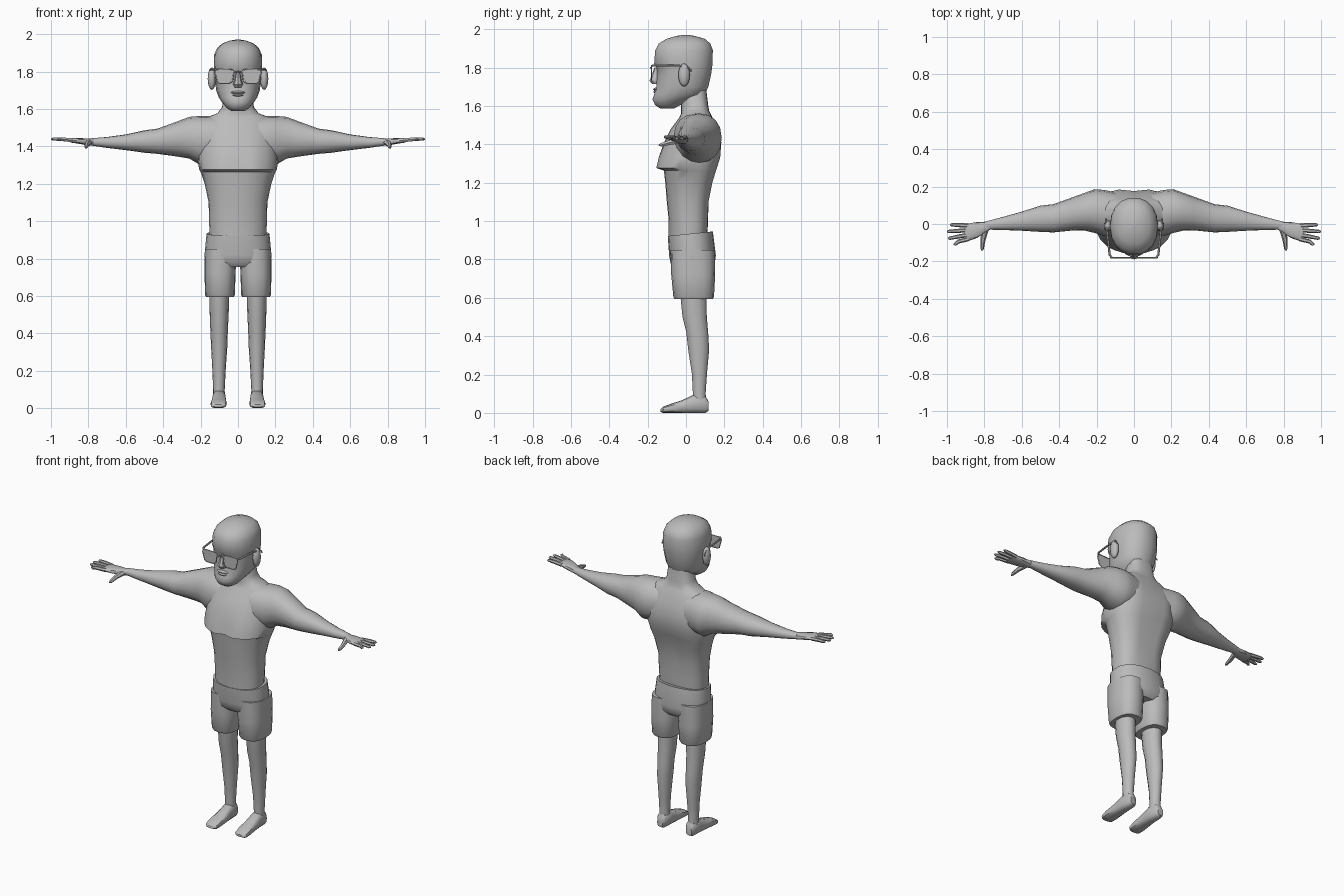
import bpy, bmesh, math
from mathutils import Vector

default_cube = bpy.data.objects.get("Cube")
if default_cube:
    bpy.data.objects.remove(default_cube, do_unlink=True)

GREY = (.5, .5, .5, 1)
grey = bpy.data.materials.new("plain_grey")
grey.use_nodes = True
grey.diffuse_color = GREY
for node in grey.node_tree.nodes:
    if node.type == 'BSDF_PRINCIPLED':
        node.inputs["Base Color"].default_value = GREY

parts = []


def skin(name, rings, mirrored=False, closed=False, adjust=None):
    """Bridge rings of points into one surface, capping the ends unless closed."""
    bm = bmesh.new()
    loops = [[bm.verts.new(p) for p in ring] for ring in rings]
    pairs = list(zip(loops, loops[1:]))
    if closed:
        pairs.append((loops[-1], loops[0]))
    else:
        bm.faces.new(loops[0])
        bm.faces.new(loops[-1])
    for low, high in pairs:
        for i in range(len(low)):
            j = (i + 1) % len(low)
            bm.faces.new((low[i], low[j], high[j], high[i]))
    if adjust:
        for v in bm.verts:
            adjust(v.co)
    bmesh.ops.recalc_face_normals(bm, faces=bm.faces)
    return finish(name, bm, mirrored)


def finish(name, bm, mirrored=False):
    """Turn a bmesh into an object, mirrored over the body's middle if asked."""
    mesh = bpy.data.meshes.new(name)
    bm.to_mesh(mesh)
    bm.free()
    mesh.materials.append(grey)
    obj = bpy.data.objects.new(name, mesh)
    bpy.context.collection.objects.link(obj)
    if mirrored:
        mod = obj.modifiers.new("Mirror", 'MIRROR')
        mod.use_mirror_merge = False
    parts.append(obj)
    return obj


def power(value, n):
    return math.copysign(abs(value) ** (2 / n), value)


def loft(name, axis, sections, n=2.0, back=None, sides=16, **options):
    """Sections are (position, a_min, a_max, b_min, b_max) along the axis."""
    rings = []
    for pos, a0, a1, b0, b1 in sections:
        ring = []
        for i in range(sides):
            t = math.tau * i / sides
            c, s = math.cos(t), math.sin(t)
            k = back if back and s > 0 else n
            a = (a0 + a1) / 2 + (a1 - a0) / 2 * power(c, k)
            b = (b0 + b1) / 2 + (b1 - b0) / 2 * power(s, k)
            ring.append({'x': (pos, a, b), 'y': (a, pos, b), 'z': (a, b, pos)}[axis])
        rings.append(ring)
    return skin(name, rings, **options)


def symmetric(sections):
    """Expand (z, half_width, front, back) into full sections."""
    return [(z, -w, w, front, back) for z, w, front, back in sections]


def sweep(name, path, sides=6, closed=False, **options):
    """Round tube through (x, y, z, radius) points."""
    pts = [Vector(p[:3]) for p in path]
    rings = []
    for i, p in enumerate(pts):
        last = len(pts) - 1
        after = pts[(i + 1) % len(pts)] if closed else pts[min(i + 1, last)]
        before = pts[i - 1] if closed else pts[max(i - 1, 0)]
        d = (after - before).normalized()
        up = Vector((0, 1, 0)) if closed else Vector((0, 0, 1))
        u = d.cross(up).normalized()
        v = u.cross(d)
        rings.append([p + path[i][3] * (u * math.cos(math.tau * k / sides)
                                        + v * math.sin(math.tau * k / sides))
                      for k in range(sides)])
    return skin(name, rings, closed=closed, **options)


def ellipsoid(name, centre, size, mirrored=False):
    bm = bmesh.new()
    bmesh.ops.create_uvsphere(bm, u_segments=12, v_segments=8, radius=1)
    for v in bm.verts:
        v.co = Vector(c + s * k for c, s, k in zip(centre, size, v.co))
    return finish(name, bm, mirrored)


# Torso and neck, with a chest cleft and a spine groove
def carve_middle(co):
    if abs(co.x) < .005:
        if co.y < 0 and 1.27 < co.z < 1.36:
            co.y += .025
        elif co.y > 0 and 1.1 < co.z < 1.52:
            co.y -= .012


loft("torso", 'z', symmetric([
    (.9, .15, -.09, .11), (1, .155, -.09, .115), (1.1, .157, -.1, .12),
    (1.2, .178, -.108, .14), (1.264, .2, -.115, .16), (1.277, .208, -.16, .165),
    (1.33, .215, -.148, .182), (1.41, .21, -.115, .188), (1.48, .2, -.08, .168),
    (1.54, .18, -.035, .138), (1.562, .15, -.025, .127), (1.577, .11, -.025, .12),
    (1.61, .085, -.025, .115), (1.69, .075, -.02, .105)]),
    n=2.1, back=2.8, sides=24, adjust=carve_middle)

# Arms tapering from the shoulder
loft("arm", 'x', [
    (.08, -.06, .165, 1.32, 1.555), (.16, -.065, .182, 1.31, 1.562),
    (.21, -.048, .186, 1.305, 1.562), (.26, -.036, .168, 1.335, 1.558),
    (.32, -.034, .146, 1.345, 1.535), (.43, -.045, .106, 1.36, 1.495),
    (.5, -.042, .098, 1.366, 1.486), (.6, -.036, .066, 1.38, 1.464),
    (.7, -.032, .038, 1.392, 1.45), (.79, -.03, .014, 1.405, 1.443)],
    n=2.2, mirrored=True)

# Hands with four fingers and a thumb
loft("palm", 'x', [
    (.77, -.03, .015, 1.405, 1.443), (.8, -.05, .012, 1.404, 1.442),
    (.84, -.075, .01, 1.412, 1.444), (.89, -.092, .002, 1.42, 1.445),
    (.905, -.086, -.002, 1.425, 1.442)], n=2.6, sides=12, mirrored=True)
for finger, base, tip, reach in (("little", -.008, -.004, .985), ("ring", -.033, -.04, 1),
                                 ("middle", -.058, -.076, .995), ("index", -.08, -.108, .965)):
    middle = (base + tip) / 2
    sweep(finger + "_finger", [(.885, base, 1.433, .012), (.94, middle, 1.438, .011),
                               (reach - .01, tip, 1.439, .009), (reach, tip, 1.439, .004)],
          mirrored=True)
sweep("thumb", [(.795, -.03, 1.422, .018), (.808, -.085, 1.41, .014),
                (.812, -.13, 1.398, .01), (.812, -.142, 1.395, .004)], mirrored=True)


# Shorts: waistband tilts up towards the back
def tilt_waist(co):
    if co.z > .9:
        co.z += co.y * .1


loft("shorts_hips", 'z', symmetric([
    (.93, .158, -.088, .13), (.932, .168, -.095, .14), (.82, .179, -.088, .156),
    (.78, .176, -.08, .15), (.755, .16, -.055, .13)]),
    n=2.3, sides=20, adjust=tilt_waist)
loft("shorts_leg", 'z', [
    (.85, .008, .177, -.08, .15), (.72, .013, .179, -.077, .152),
    (.605, .017, .176, -.066, .146), (.595, .023, .17, -.06, .14)],
    n=2.5, mirrored=True)

# Bare legs and feet
loft("leg", 'z', [
    (.65, .045, .155, -.035, .108), (.5, .05, .151, -.02, .11),
    (.42, .054, .148, 0, .117), (.33, .057, .144, .01, .122),
    (.2, .066, .137, .03, .11), (.1, .071, .133, .035, .103),
    (.04, .07, .133, .035, .11)], sides=14, mirrored=True)
loft("foot", 'y', [
    (.118, .082, .122, .01, .06), (.1, .07, .133, 0, .09),
    (.04, .065, .137, 0, .095), (-.02, .062, .142, 0, .066),
    (-.08, .06, .147, 0, .047), (-.12, .064, .145, 0, .032),
    (-.132, .08, .13, .006, .02)], n=2.7, sides=12, mirrored=True)

# Head with chin and brow
loft("head", 'z', symmetric([
    (1.588, .035, -.135, -.06), (1.605, .06, -.162, -.03), (1.635, .085, -.176, .04),
    (1.66, .102, -.168, .1), (1.7, .117, -.157, .118), (1.76, .124, -.152, .132),
    (1.8, .128, -.155, .138), (1.82, .129, -.168, .14), (1.89, .127, -.163, .142),
    (1.925, .112, -.145, .13), (1.95, .085, -.105, .1), (1.965, .045, -.055, .05),
    (1.971, .012, -.015, .012)]), n=2.2, sides=18)
loft("nose", 'z', symmetric([
    (1.8, .01, -.165, -.13), (1.755, .019, -.182, -.13), (1.732, .027, -.19, -.13),
    (1.716, .018, -.178, -.13)]), sides=8)
ellipsoid("upper_lip", (0, -.153, 1.688), (.038, .018, .009))
ellipsoid("lower_lip", (0, -.153, 1.674), (.032, .018, .009))
ellipsoid("ear", (.14, -.01, 1.762), (.022, .03, .06), mirrored=True)

# Glasses: rims, thin lenses, bridge and temples
outline = [(.022, 1.802), (.034, 1.81), (.118, 1.812), (.124, 1.795),
           (.11, 1.745), (.095, 1.737), (.045, 1.737), (.03, 1.75)]
sweep("glasses_rim", [(x, -.18, z, .004) for x, z in outline], closed=True, mirrored=True)
skin("glasses_lens", [[(x, y, z) for x, z in outline] for y in (-.182, -.178)], mirrored=True)
sweep("glasses_bridge", [(-.025, -.18, 1.795, .004), (0, -.184, 1.8, .004),
                         (.025, -.18, 1.795, .004)])
sweep("glasses_temple", [(.118, -.18, 1.81, .006), (.13, -.165, 1.811, .006),
                         (.144, -.04, 1.812, .006), (.15, .015, 1.8, .005),
                         (.15, .03, 1.78, .004)], mirrored=True)

# Soft shading that keeps the creases
bpy.ops.object.select_all(action='DESELECT')
for obj in parts:
    obj.select_set(True)
bpy.context.view_layer.objects.active = parts[0]
bpy.ops.object.shade_smooth_by_angle(angle=math.radians(40))
